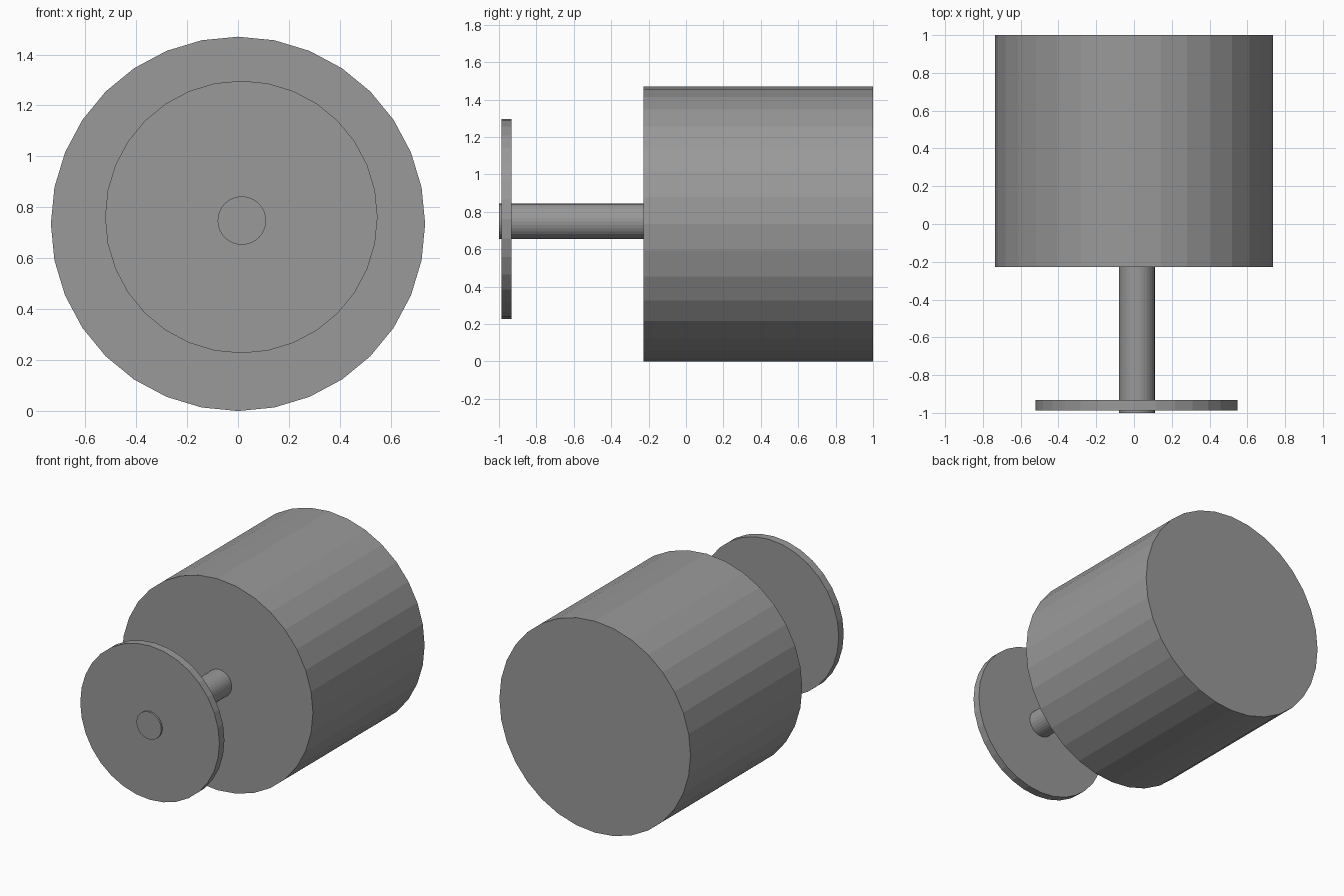
import bpy, math

if "Cube" in bpy.data.objects:
    bpy.data.objects.remove(bpy.data.objects["Cube"])

# Dark grey finish shared by all parts
grey = bpy.data.materials.new("dark_grey")
grey.diffuse_color = (0.32, 0.32, 0.32, 1)
grey.use_nodes = True
grey.node_tree.nodes["Principled BSDF"].inputs["Base Color"].default_value = grey.diffuse_color


def cylinder_y(name, x, z, radius, y0, y1, sides=32):
    """Flat-shaded cylinder lying along the y axis."""
    bpy.ops.mesh.primitive_cylinder_add(
        vertices=sides, radius=radius, depth=y1 - y0,
        location=(x, (y0 + y1) / 2, z), rotation=(math.pi / 2, 0, 0))
    bpy.context.object.name = name
    bpy.context.object.data.materials.append(grey)


# Large drum at the back
cylinder_y("drum_body", 0.0, 0.735, 0.735, -0.227, 1.0)
# Thin shaft reaching forward, through the disc
cylinder_y("shaft", 0.015, 0.748, 0.095, -1.0, -0.217)
# Flat disc near the shaft's front end
cylinder_y("front_disc", 0.013, 0.762, 0.535, -0.987, -0.932)
